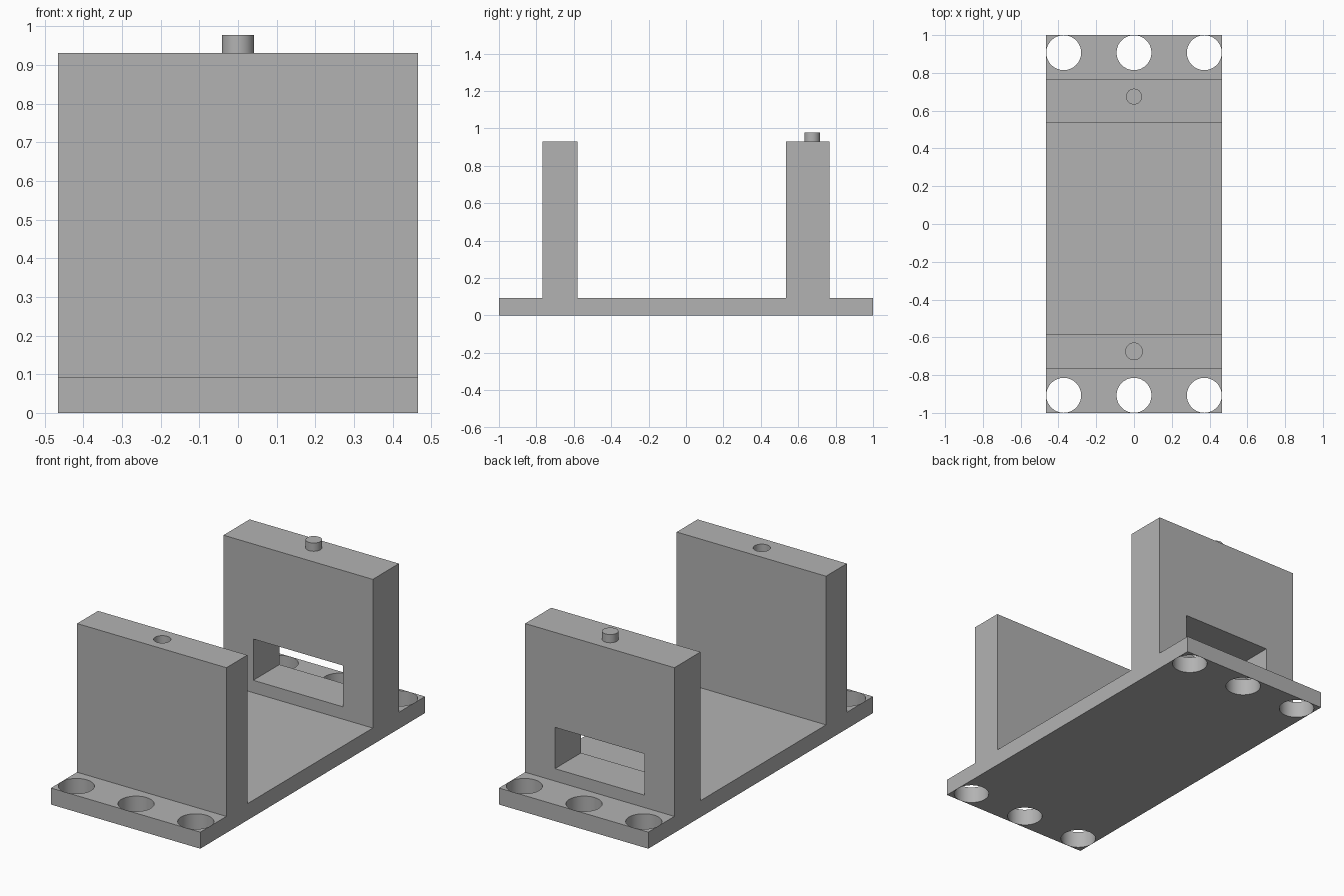
import bpy
import bmesh

cube = bpy.data.objects.get("Cube")
if cube:
    bpy.data.objects.remove(cube, do_unlink=True)

U = 2 / 43                      # design unit: the bracket is 43 units long
HALF_WIDTH = 10 * U
HALF_LENGTH = 21.5 * U
BASE_TOP = 2 * U
WALL_TOP = 20 * U
PIN_Y = 14.5 * U

grey = bpy.data.materials.new("plain grey")
grey.use_nodes = True
colour = (0.448, 0.448, 0.448, 1)
grey.diffuse_color = colour
grey.node_tree.nodes["Principled BSDF"].inputs["Base Color"].default_value = colour


def cylinder(name, radius, x, y, z0, z1):
    bpy.ops.mesh.primitive_cylinder_add(
        vertices=64, radius=radius, depth=z1 - z0, location=(x, y, (z0 + z1) / 2))
    obj = bpy.context.object
    obj.name = name
    return obj


def cut(target, cutter):
    cutter.hide_render = True
    mod = target.modifiers.new("cut", "BOOLEAN")
    mod.operation = "DIFFERENCE"
    mod.solver = "EXACT"
    mod.object = cutter
    bpy.context.view_layer.objects.active = target
    bpy.ops.object.modifier_apply(modifier=mod.name)
    bpy.data.objects.remove(cutter, do_unlink=True)


def finish(obj):
    obj.data.materials.clear()
    obj.data.materials.append(grey)
    bpy.ops.object.select_all(action="DESELECT")
    obj.select_set(True)
    bpy.context.view_layer.objects.active = obj
    bpy.ops.object.shade_smooth_by_angle(angle=0.5)


# Bracket: side profile (y, z) extruded across the width
front_out, front_in = -16.5 * U, -12.5 * U
back_in, back_out = 11.5 * U, 16.5 * U
profile = [
    (-HALF_LENGTH, 0), (HALF_LENGTH, 0), (HALF_LENGTH, BASE_TOP),
    (back_out, BASE_TOP), (back_out, WALL_TOP), (back_in, WALL_TOP), (back_in, BASE_TOP),
    (front_in, BASE_TOP), (front_in, WALL_TOP), (front_out, WALL_TOP), (front_out, BASE_TOP),
    (-HALF_LENGTH, BASE_TOP),
]
bm = bmesh.new()
side = bm.faces.new([bm.verts.new((-HALF_WIDTH, y, z)) for y, z in profile])
extruded = bmesh.ops.extrude_face_region(bm, geom=[side])
moved = [v for v in extruded["geom"] if isinstance(v, bmesh.types.BMVert)]
bmesh.ops.translate(bm, verts=moved, vec=(2 * HALF_WIDTH, 0, 0))
bmesh.ops.recalc_face_normals(bm, faces=bm.faces)
mesh = bpy.data.meshes.new("bracket")
bm.to_mesh(mesh)
bm.free()
bracket = bpy.data.objects.new("bracket", mesh)
bpy.context.collection.objects.link(bracket)

# Three mounting holes at each end of the base
for end in (-1, 1):
    for column in (-1, 0, 1):
        cut(bracket, cylinder("mounting_hole", 1.985 * U, column * 8 * U,
                              end * 19.5 * U, -U, BASE_TOP + U))

# Blind pin hole in the top of the front wall
cut(bracket, cylinder("pin_hole", 0.95 * U, 0, -PIN_Y, WALL_TOP - 1.2 * U, WALL_TOP + U))

# Rectangular window through the back wall
bpy.ops.mesh.primitive_cube_add(size=1, location=(0, 14 * U, 6 * U))
window = bpy.context.object
window.name = "window_cutter"
window.scale = (12 * U, 7 * U, 5 * U)
cut(bracket, window)
finish(bracket)

# Locating pin on top of the back wall
finish(cylinder("locating_pin", 0.9 * U, 0, PIN_Y, WALL_TOP - 0.5 * U, WALL_TOP + U))
